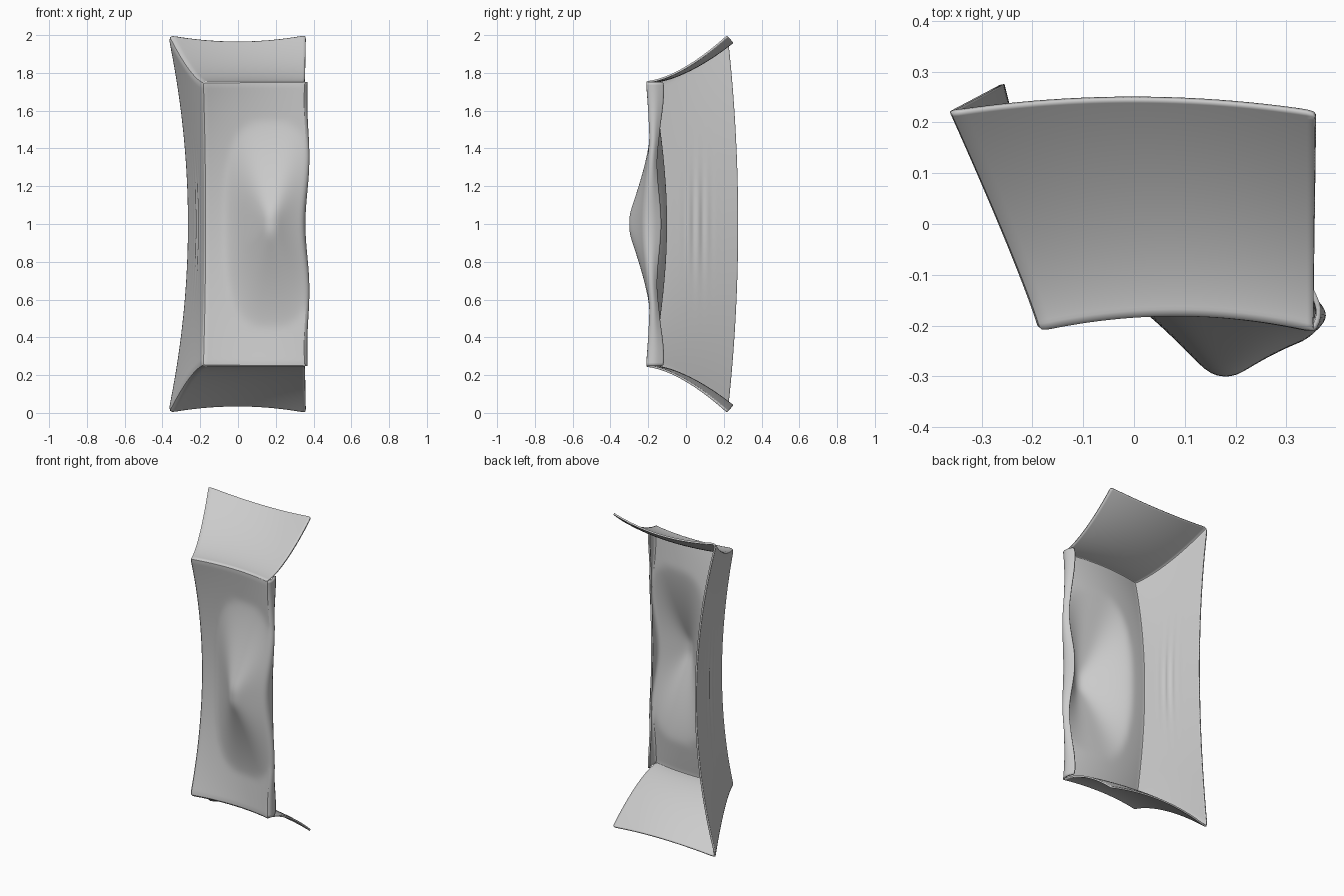
import bpy, bmesh
from math import cos, sin, pi, exp
from mathutils import Vector

cube = bpy.data.objects.get("Cube")
if cube:
    bpy.data.objects.remove(cube)

HALF = 0.752          # half height of the front face
NX, NZ, NT = 22, 44, 34


def mix(a, b, t):
    return a + (b - a) * t


def wave(w):
    return cos(2 * pi * w)


# Front face: bowed inwards, with a pyramid-shaped dent pushed out to the front
def front(s, w):
    waist = 1 - w * w
    left = -0.185 + 0.012 * waist
    right = 0.353 - 0.012 * wave(w) * waist
    x, z = mix(left, right, s), 1 + HALF * w
    y = -0.21 + 0.12 * s * (1 - s) + mix(0.10, 0.03, s) * waist
    dx, dz = abs(x - 0.17) / 0.22, abs(z - 1) / 0.5
    r = max(0, (dx ** 3 + dz ** 3) ** (1 / 3) - 0.1)
    y -= 0.165 * max(0, 1 - r) ** 1.2
    return Vector((x, y, z))


# Flared flap between a front edge point and a rim point
def flare(a, b, t):
    return Vector((mix(a.x, b.x, t ** 1.1), mix(a.y, b.y, t), mix(a.z, b.z, t ** 1.6)))


def end_flap(side):
    def point(s, t):
        arc = 4 * s * (1 - s)
        rim = Vector((mix(-0.364, 0.358, s), 0.22 + 0.028 * arc,
                      1 + side * (0.995 - 0.033 * arc)))
        return flare(front(s, side), rim, t)
    return point


def side_flap(v, t):
    w = 2 * v - 1
    rim = Vector((-0.26 - 0.104 * w * w, 0.275 - 0.055 * w * w, 1 + 0.995 * w))
    p = flare(front(0, w), rim, t)
    # shallow ripples near the middle
    fade = exp(-(w / 0.3) ** 2 - ((p.y - 0.06) / 0.06) ** 2) * (1 - w * w)
    p.x += 0.005 * fade * sin(2 * pi * p.y / 0.05) * t * (1 - t) * 4
    return p


# Rolled lip along the open edge, with a wavy depth
def lip(v, t):
    w = 2 * v - 1
    depth = 0.065 + 0.025 * wave(w)
    p = front(1, w)
    return p + Vector((0.012 * sin(pi * t * 1.25), depth * t, 0))


def add_patch(bm, func, nu, nv):
    rows = [[bm.verts.new(func(i / nu, j / nv)) for j in range(nv + 1)]
            for i in range(nu + 1)]
    for i in range(nu):
        for j in range(nv):
            bm.faces.new((rows[i][j], rows[i + 1][j], rows[i + 1][j + 1], rows[i][j + 1]))


bm = bmesh.new()
add_patch(bm, lambda s, v: front(s, 2 * v - 1), NX, NZ)
for side in (-1, 1):
    add_patch(bm, end_flap(side), NX, NT)
add_patch(bm, side_flap, NZ, NT)
add_patch(bm, lip, NZ, 5)
bmesh.ops.remove_doubles(bm, verts=bm.verts, dist=0.0005)
bmesh.ops.recalc_face_normals(bm, faces=bm.faces)

mesh = bpy.data.meshes.new("bent_panel")
bm.to_mesh(mesh)
bm.free()
panel = bpy.data.objects.new("bent_panel", mesh)
bpy.context.collection.objects.link(panel)

# Rounded folds, then sheet thickness
sub = panel.modifiers.new("soft_folds", 'SUBSURF')
sub.levels = sub.render_levels = 1
thick = panel.modifiers.new("thickness", 'SOLIDIFY')
thick.thickness = 0.01
thick.offset = 0

grey = bpy.data.materials.new("plain_grey")
grey.use_nodes = True
colour = (0.6, 0.6, 0.6, 1)
grey.diffuse_color = colour
grey.node_tree.nodes["Principled BSDF"].inputs["Base Color"].default_value = colour
mesh.materials.append(grey)

bpy.context.view_layer.objects.active = panel
panel.select_set(True)
bpy.ops.object.shade_smooth_by_angle(angle=0.9)
